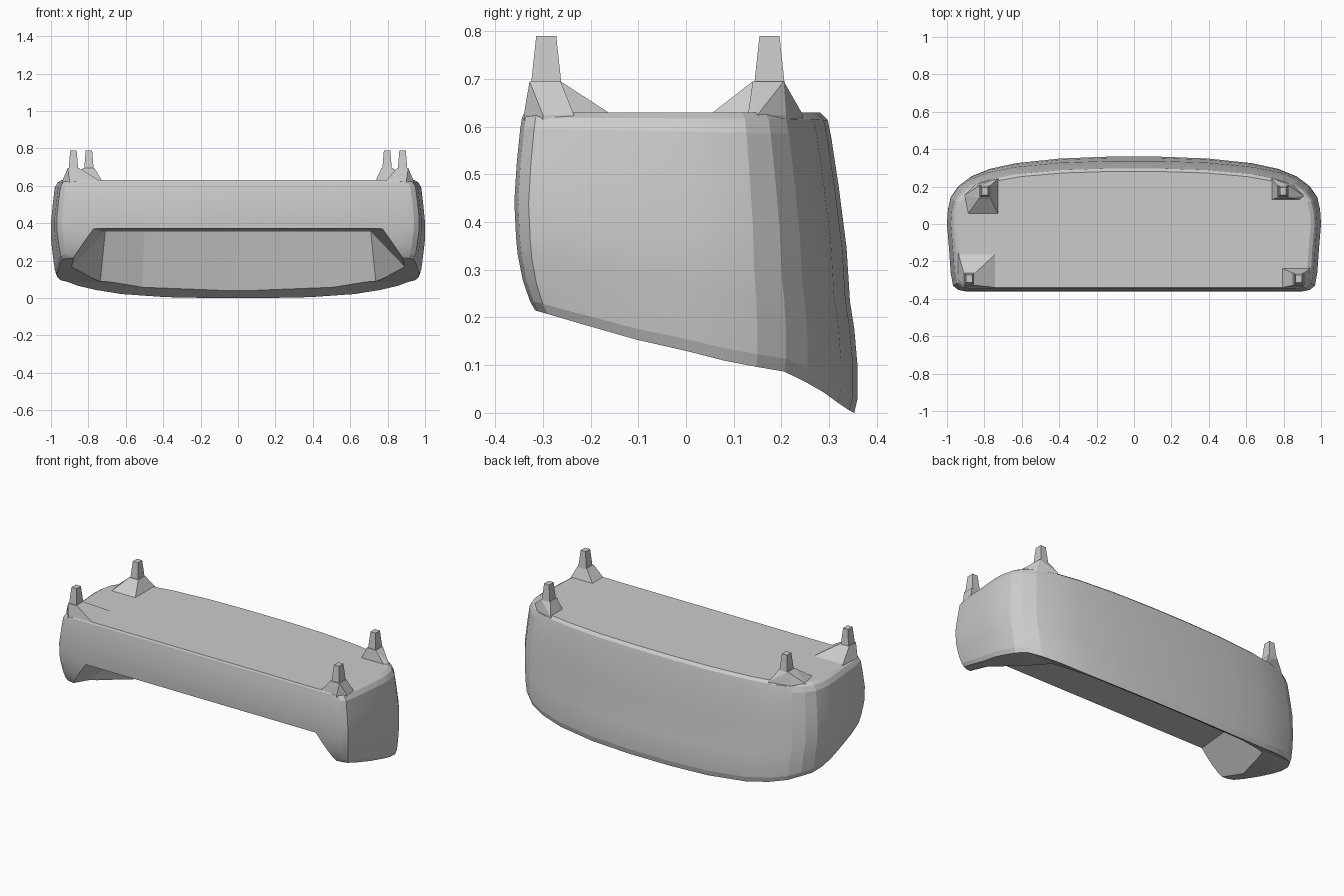
import bpy, bmesh

if "Cube" in bpy.data.objects:
    bpy.data.objects.remove(bpy.data.objects["Cube"])


def lerp_table(table, v):
    if v <= table[0][0]:
        return table[0][1]
    for (a, fa), (b, fb) in zip(table, table[1:]):
        if v <= b:
            return fa + (fb - fa) * (v - a) / (b - a)
    return table[-1][1]


def finish(bm, name):
    bmesh.ops.recalc_face_normals(bm, faces=bm.faces[:])
    mesh = bpy.data.meshes.new(name)
    bm.to_mesh(mesh)
    bm.free()
    ob = bpy.data.objects.new(name, mesh)
    bpy.context.collection.objects.link(ob)
    return ob


def hull(name, points):
    bm = bmesh.new()
    for p in points:
        bm.verts.new(p)
    res = bmesh.ops.convex_hull(bm, input=bm.verts[:])
    junk = {g for g in res["geom_interior"] if isinstance(g, bmesh.types.BMVert)}
    bmesh.ops.delete(bm, geom=list(junk), context='VERTS')
    return finish(bm, name)


# Body: right half of the plan outline, front to back
HALF = [(.90, -.36), (.94, -.352), (.968, -.33), (.98, -.26), (.99, -.12), (1, 0), (.995, .08),
        (.98, .15), (.94, .21), (.88, .255), (.78, .295), (.64, .325), (.4, .35), (.14, .36)]
# Underside height along y
BOTTOM = [(-.36, .215), (-.3, .20), (-.15, .16), (0, .13), (.1, .105),
          (.22, .085), (.3, .04), (.34, .01), (.36, .0)]
# Levels: fraction of height, then x, front y and back y scales
LEVELS = [(0, .97, .88, .98), (.05, .98, .91, 1), (.15, .987, .95, 1), (.28, .995, .98, .98),
          (.37, 1, .99, .955), (.55, 1, 1, .935), (.75, .99, .985, .89),
          (.92, .98, .965, .845), (.975, .965, .955, .825), (1, .945, .94, .78)]
TOP = .63

bm = bmesh.new()
rings = []
for t, sx, sf, sb in LEVELS:
    ring = []
    for side, pts in ((1, HALF), (-1, HALF[::-1])):
        for x, y in pts:
            zb = lerp_table(BOTTOM, y)
            ring.append(bm.verts.new((side * x * sx, y * (sf if y < 0 else sb), zb + (TOP - zb) * t)))
    rings.append(ring)
n = len(rings[0])
for lo, hi in zip(rings, rings[1:]):
    for i in range(n):
        j = (i + 1) % n
        bm.faces.new((lo[i], lo[j], hi[j], hi[i]))
bm.faces.new(rings[-1])
low = rings[0]
for i in range(len(HALF) - 1):
    bm.faces.new((low[i], low[i + 1], low[n - 2 - i], low[n - 1 - i]))
body = finish(bm, "body_shell")

# Front recess below the front beam, its back wall bowed like the body
recess = hull("recess_cutter", [(s * x, y, z) for s in (-1, 1) for x, y, z in
              ((.79, -.5, .375), (.71, .14, .355), (.5, .20, .355), (.1, .225, .355),
               (1.10, -.5, -.05), (.75, .215, -.05), (.52, .285, -.05), (.1, .31, -.05))])
recess.hide_render = True
mod = body.modifiers.new("recess", 'BOOLEAN')
mod.operation = 'DIFFERENCE'
mod.solver = 'EXACT'
mod.object = recess
bpy.context.view_layer.objects.active = body
body.select_set(True)
bpy.ops.object.modifier_apply(modifier=mod.name)
bpy.data.objects.remove(recess)
bpy.ops.object.shade_smooth_by_angle(angle=.2)


# Mounting pegs: tapered post on a flared base that follows the rounded corner
def rect(x0, x1, y0, y1, z):
    return [(x, y, z) for x in (x0, x1) for y in (y0, y1)]


def peg(name, x, y, foot):
    hull(name + "_post", rect(x - .028, x + .028, y - .035, y + .035, .66)
         + rect(x - .017, x + .017, y - .021, y + .021, .79))
    hull(name + "_base", [(fx, fy, fz) for fx, fy in foot for fz in (.60, .625)]
         + rect(x - .03, x + .03, y - .035, y + .03, .695))


for s, side, fx, fy, bx, by in ((-1, "left", .735, -.155, .725, .05),
                                (1, "right", .79, -.235, .735, .13)):
    peg("front_" + side + "_peg", s * .88, -.293,
        [(s * fx, fy), (s * .94, fy), (s * .94, -.30), (s * .90, -.34), (s * fx, -.34)])
    peg("back_" + side + "_peg", s * .797, .175,
        [(s * bx, by), (s * .89, by), (s * .91, .15), (s * .85, .21), (s * bx, .245)])
